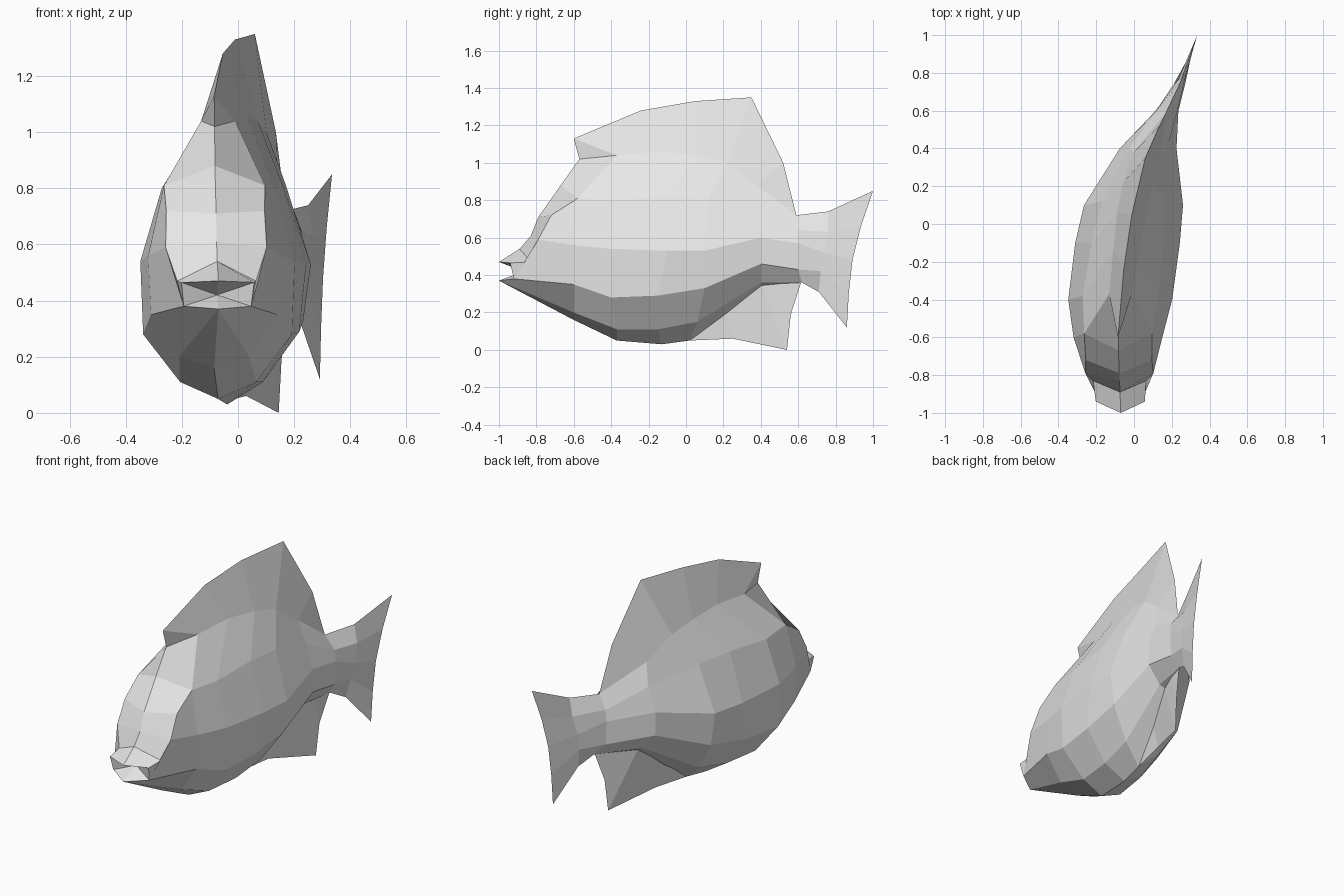
import bpy
import bmesh

# Remove the default object
default_cube = bpy.data.objects.get("Cube")
if default_cube:
    bpy.data.objects.remove(default_cube, do_unlink=True)

# Single flat colour
grey = bpy.data.materials.new("pale_grey")
grey.use_nodes = True
grey.diffuse_color = (0.8, 0.8, 0.8, 1)
grey.node_tree.nodes["Principled BSDF"].inputs["Base Color"].default_value = (0.8, 0.8, 0.8, 1)

# Swimming curve of the spine: pairs of (y, x)
SPINE = [(-1, -.07), (-.6, -.085), (-.35, -.07), (0, -.02), (.2, .015),
         (.4, .075), (.6, .175), (.76, .25), (.88, .3), (1, .335)]


def spine_x(y):
    """Sideways offset of the spine at a given length along the body."""
    for (y0, x0), (y1, x1) in zip(SPINE, SPINE[1:]):
        if y <= y1:
            return x0 + (x1 - x0) * (y - y0) / (y1 - y0)
    return SPINE[-1][1]


def add_face(bm, points):
    """Add a face on both sides of the spine; points are (y, z, half width)."""
    unique = list(dict.fromkeys(points))
    if len(unique) < 3:
        return
    for side in (1, -1):
        corners = [bm.verts.new((spine_x(y) + side * w, y, z)) for y, z, w in unique]
        bm.faces.new(corners if side == 1 else corners[::-1])


def add_strip(bm, upper, lower):
    """Join two lengthwise lines with a row of faces."""
    for i in range(min(len(upper), len(lower)) - 1):
        add_face(bm, [upper[i], lower[i], lower[i + 1], upper[i + 1]])


def finish(bm, name):
    """Weld the faces into one flat shaded object."""
    bmesh.ops.remove_doubles(bm, verts=bm.verts[:], dist=0.0005)
    bmesh.ops.recalc_face_normals(bm, faces=bm.faces[:])
    mesh = bpy.data.meshes.new(name)
    bm.to_mesh(mesh)
    bm.free()
    mesh.materials.append(grey)
    obj = bpy.data.objects.new(name, mesh)
    bpy.context.collection.objects.link(obj)
    return obj


# Forehead: central ridge and its outer edge, from lip to crown
ridge = [(-.89, .54, 0), (-.83, .61, 0), (-.79, .71, 0), (-.67, .88, 0), (-.57, 1.02, 0)]
brow = [(-.83, .47, .14), (-.79, .59, .18), (-.72, .72, .175), (-.58, .81, .18), (-.37, 1.04, .06)]

# Mouth points
upper_lip = (-1, .47, 0)
upper_corner = (-.94, .465, .13)
lower_lip = (-1, .37, 0)
lower_corner = (-.92, .38, .12)
throat = (-.87, .42, 0)

# Lengthwise lines of the flank, from the dorsal crest down to the keel
tail_root_top = (.59, .72, 0)
tail_root_low = (.62, .36, 0)
crest = [ridge[-1], (-.6, 1.13, 0), (-.24, 1.28, 0), (.05, 1.33, 0),
         (.35, 1.35, 0), (.52, 1, 0), tail_root_top]
fin_base = [brow[4], brow[4], (-.14, 1.06, .07), (.06, 1.04, .08),
            (.22, 1, .08), (.38, .88, .07), tail_root_top]
shoulder = [brow[2], brow[3], (-.38, .8, .2), (-.1, .82, .19),
            (.12, .81, .17), (.4, .74, .1), (.6, .64, .055)]
widest = [brow[1], (-.6, .56, .235), (-.4, .54, .275), (-.1, .53, .277),
          (.1, .53, .262), (.4, .6, .15), (.6, .57, .06)]
flank = [lower_corner, (-.6, .35, .225), (-.4, .28, .265), (-.15, .29, .26),
         (.1, .33, .235), (.4, .46, .15), (.6, .43, .055)]
belly = [lower_lip, (-.6, .2, .125), (-.37, .11, .135), (-.15, .11, .13),
         (.06, .15, .12), (.4, .36, .07), tail_root_low]
keel = [lower_lip, (-.6, .16, 0), (-.37, .05, 0), (-.13, .03, 0),
        (.02, .05, 0), (.41, .33, 0), tail_root_low]

body = bmesh.new()
add_strip(body, crest, fin_base)
add_strip(body, fin_base[1:], shoulder[1:])
for line, next_line in [(shoulder, widest), (widest, flank), (flank, belly), (belly, keel)]:
    add_strip(body, line, next_line)
add_strip(body, ridge, brow)

# Snout, lips and cheeks
add_face(body, [ridge[0], upper_lip, upper_corner, brow[0]])
add_face(body, [upper_lip, throat, upper_corner])
add_face(body, [upper_corner, throat, lower_corner])
add_face(body, [throat, lower_lip, lower_corner])
add_face(body, [upper_corner, lower_corner, brow[0]])
add_face(body, [brow[0], lower_corner, brow[1]])

# Forked tail growing out of the last body ring
tail = [[tail_root_top, (.76, .74, 0), (1, .85, 0)],
        [shoulder[-1], (.76, .63, .018), (.935, .66, 0)],
        [widest[-1], (.74, .52, .03), (.89, .48, 0)],
        [flank[-1], (.72, .42, .018), (.87, .3, 0)],
        [tail_root_low, (.71, .31, 0), (.86, .12, 0)]]
for line, next_line in zip(tail, tail[1:]):
    add_strip(body, line, next_line)
finish(body, "fish_body")

# Anal fin: a thin wedge under the rear belly
fin_root = [(.02, .06, 0), (.22, .2, .02), (.4, .35, .035), (.5, .37, .025), (.61, .38, 0)]
fin_edge = [(.02, .05, 0), (.25, .06, 0), (.54, 0, 0), (.56, .19, 0), (.615, .36, 0)]
anal_fin = bmesh.new()
add_strip(anal_fin, fin_root, fin_edge)
finish(anal_fin, "anal_fin")
